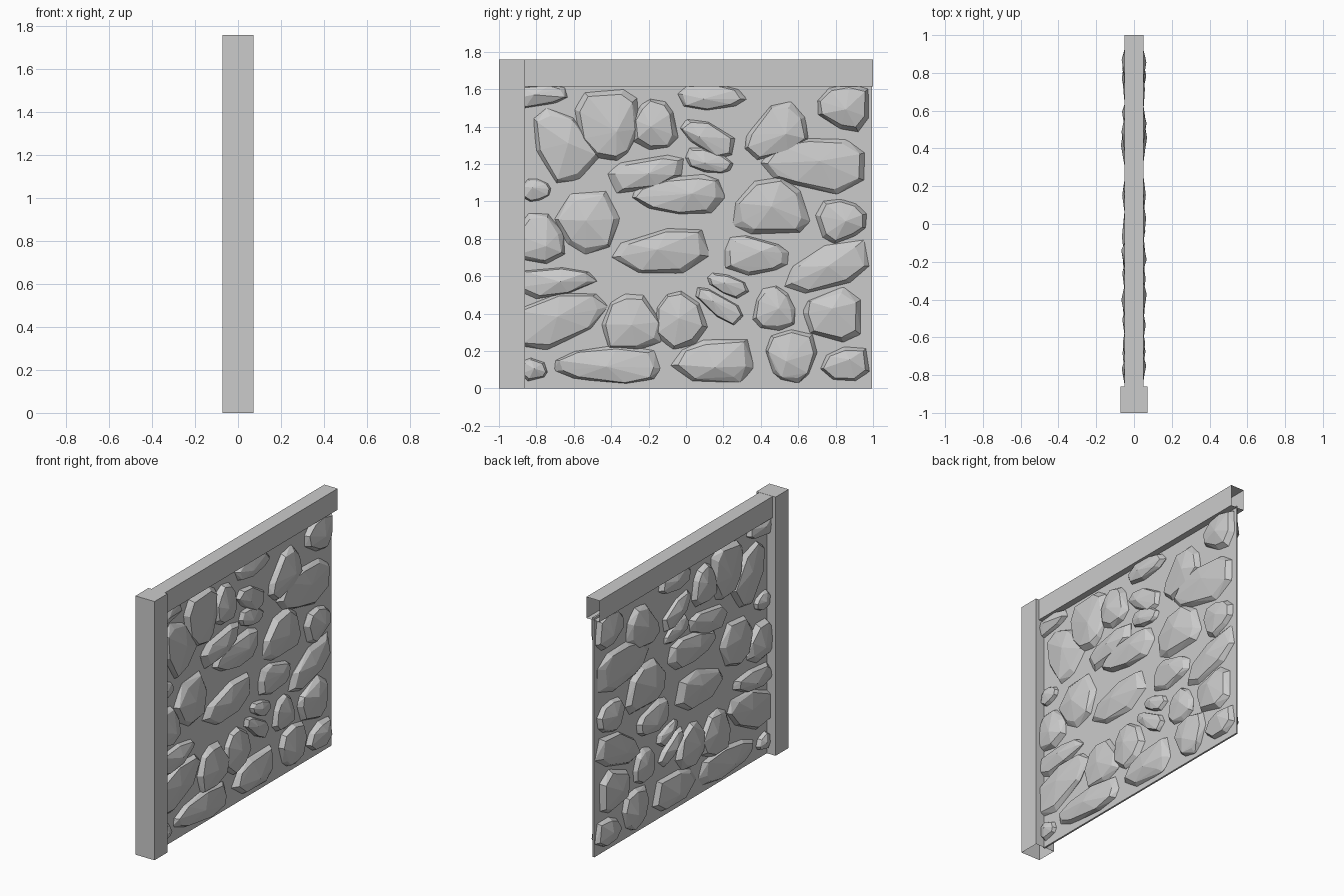
import bpy, bmesh, random
from math import sin, cos, tau
from mathutils import Vector

if "Cube" in bpy.data.objects:
    bpy.data.objects.remove(bpy.data.objects["Cube"])

random.seed(7)


def add_object(name, bm):
    bmesh.ops.recalc_face_normals(bm, faces=bm.faces[:])
    mesh = bpy.data.meshes.new(name)
    bm.to_mesh(mesh)
    bm.free()
    obj = bpy.data.objects.new(name, mesh)
    bpy.context.collection.objects.link(obj)
    return obj


def box(name, lo, hi, open_side=None):
    """Box between two corners; the face looking along open_side is left out."""
    lo, hi = Vector(lo), Vector(hi)
    bm = bmesh.new()
    bmesh.ops.create_cube(bm, size=1)
    for v in bm.verts:
        v.co = Vector((lo[i] + (v.co[i] + 0.5) * (hi[i] - lo[i]) for i in range(3)))
    bm.normal_update()
    if open_side:
        faces = [f for f in bm.faces if f.normal.dot(Vector(open_side)) > 0.9]
        bmesh.ops.delete(bm, geom=faces, context='FACES_ONLY')
    return add_object(name, bm)


def stone(name, y0, z0, y1, z1, half_width):
    """Faceted rock through the wall; broad end at (y0, z0), narrow end at (y1, z1)."""
    a, b = Vector((y0, z0)), Vector((y1, z1))
    mid, axis = (a + b) / 2, (a - b) / 2
    side = Vector((-axis.y, axis.x)).normalized() * half_width
    depth = 0.045 + 0.13 * min(half_width, axis.length) + random.uniform(-0.006, 0.008)
    bm = bmesh.new()

    def put(x, u, v):
        p = mid + axis * u + side * v * (1 + 0.25 * u)
        bm.verts.new((x, min(p.x, 0.99), max(p.y, 0.025)))

    n = random.choice((7, 8, 9))
    phase = random.random()
    for i in range(n):
        t = tau * (i + phase + random.uniform(-0.2, 0.2)) / n
        c, s = cos(t), sin(t)
        u = abs(c) ** 0.8 * (1 if c > 0 else -1) * 1.03
        v = abs(s) ** 0.8 * (1 if s > 0 else -1) * 1.03
        put(random.uniform(-0.012, 0.012), u, v)
        for d in (-1, 1):
            k = random.uniform(0.76, 0.9)
            put(d * depth * random.uniform(0.52, 0.68), u * k, v * k)
    # off-centre crown on each face
    for d in (-1, 1):
        put(d * depth, random.uniform(-0.25, 0.3), random.uniform(-0.3, 0.3))
    hull = bmesh.ops.convex_hull(bm, input=bm.verts[:])
    loose = [v for v in bm.verts if not v.link_faces]
    bmesh.ops.delete(bm, geom=loose, context='VERTS')
    return add_object(name, bm)


# Framing and thin mortar panel
box("post", (-0.072, -1, 0), (0.072, -0.86, 1.76), (0, 0, -1))
box("top_beam", (-0.05, -0.87, 1.615), (0.05, 1, 1.759), (0, 1, 0))
box("mortar_panel", (-0.006, -0.87, 0), (0.006, 0.995, 1.63))

# Stone placement: broad end (y, z), narrow end (y, z), half width
lower_stones = [
    (-.88, .10, -.74, .10, .06), (-.13, .13, -.71, .12, .10),
    (.37, .17, -.09, .12, .12), (.56, .31, .57, .03, .13),
    (.99, .15, .72, .11, .09), (-.92, .29, -.43, .46, .13),
    (-.28, .20, -.31, .51, .16), (-.01, .22, -.06, .52, .14),
    (.30, .36, .05, .53, .055), (.33, .51, .11, .60, .05),
    (.47, .31, .47, .55, .11), (.95, .40, .62, .38, .14),
    (-.92, .55, -.48, .59, .075), (-.78, .66, -.80, .94, .14),
    (.13, .76, -.39, .70, .12), (.20, .72, .55, .70, .10),
    (.98, .74, .52, .54, .11),
]
upper_stones = [
    (-.54, 1.05, -.50, .72, .17), (-.88, 1.06, -.72, 1.06, .06),
    (.21, 1.04, -.29, 1.03, .10), (.45, .81, .46, 1.13, .20),
    (.70, .88, .97, .92, .11), (-.55, 1.12, -.77, 1.48, .15),
    (-.41, 1.10, .00, 1.20, .09), (.00, 1.25, .25, 1.18, .06),
    (-.43, 1.60, -.40, 1.22, .17), (-.17, 1.28, -.17, 1.55, .12),
    (.26, 1.27, -.03, 1.42, .075), (.63, 1.47, .33, 1.26, .13),
    (.97, 1.18, .40, 1.22, .14), (-.04, 1.56, .32, 1.56, .07),
    (.99, 1.49, .70, 1.52, .12), (-.92, 1.55, -.63, 1.58, .06),
]
for i, spec in enumerate(lower_stones + upper_stones, 1):
    stone(f"wall_stone_{i:02d}", *spec)
